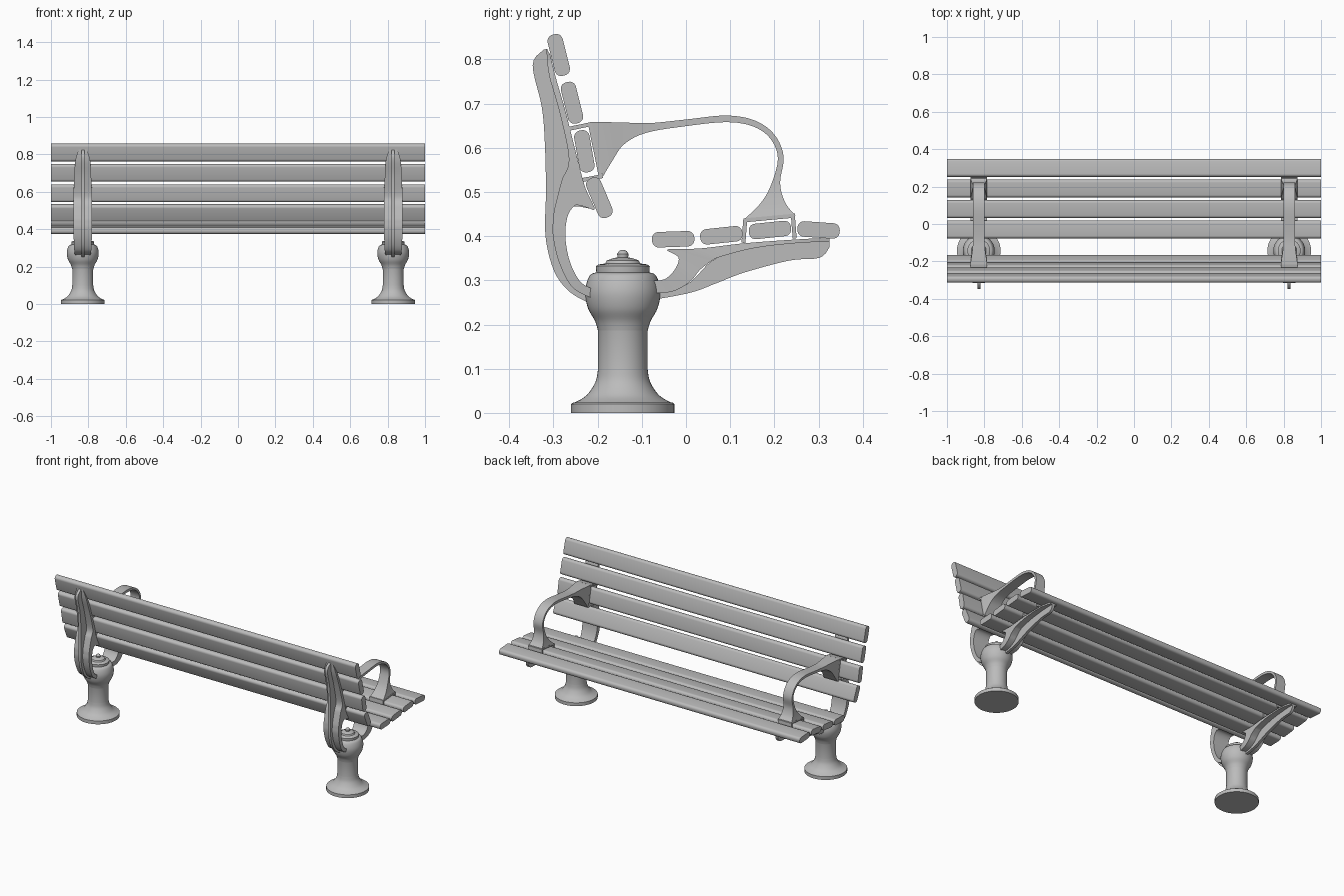
import bpy, bmesh, math
from mathutils import Vector

cube = bpy.data.objects.get("Cube")
if cube:
    bpy.data.objects.remove(cube, do_unlink=True)

grey = bpy.data.materials.new("plain grey")
grey.use_nodes = True
shade = (0.5, 0.5, 0.5, 1)
grey.diffuse_color = shade
grey.node_tree.nodes["Principled BSDF"].inputs["Base Color"].default_value = shade


def finish(name, bm, location=(0, 0, 0)):
    """Turn a bmesh into a smooth-shaded object that keeps its sharp edges."""
    bmesh.ops.recalc_face_normals(bm, faces=bm.faces[:])
    mesh = bpy.data.meshes.new(name)
    bm.to_mesh(mesh)
    bm.free()
    mesh.materials.append(grey)
    obj = bpy.data.objects.new(name, mesh)
    obj.location = location
    bpy.context.collection.objects.link(obj)
    bpy.ops.object.select_all(action="DESELECT")
    obj.select_set(True)
    bpy.context.view_layer.objects.active = obj
    bpy.ops.object.shade_smooth_by_angle(angle=math.radians(35))
    return obj


def loft(bm, rings):
    """Skin a row of closed rings and cap both ends."""
    rows = [[bm.verts.new(point) for point in ring] for ring in rings]
    count = len(rows[0])
    for low, high in zip(rows, rows[1:]):
        for i in range(count):
            j = (i + 1) % count
            bm.faces.new((low[i], low[j], high[j], high[i]))
    bm.faces.new(rows[0])
    bm.faces.new(rows[-1])


def spline(stations, steps=5):
    """Catmull-Rom interpolation of any tuples of numbers."""
    keys = [stations[0], *stations, stations[-1]]
    result = []
    for a, b, c, d in zip(keys, keys[1:], keys[2:], keys[3:]):
        for k in range(steps):
            t = k / steps
            result.append([
                q + t * ((r - p) + t * ((2 * p - 5 * q + 4 * r - s)
                                        + t * (3 * (q - r) + s - p))) / 2
                for p, q, r, s in zip(a, b, c, d)])
    return result + [list(stations[-1])]


def band(name, stations, side_x, half=None):
    """Casting between two edges; a station is y, z, y, z and half width."""
    rings = []
    for station in spline(stations):
        ya, za, yb, zb = station[:4]
        w = half or station[4]
        rings.append([(-w, ya, za), (w, ya, za), (w, yb, zb), (-w, yb, zb)])
    bm = bmesh.new()
    loft(bm, rings)
    return finish(name, bm, (side_x, 0, 0))


def strap(name, path, side_x, half, thick=0.009):
    """Flat bent strap following a path in the side plane."""
    points = [Vector(p) for p in path]
    rings = []
    for i, point in enumerate(points):
        along = [(b - a).normalized() for a, b in zip(points, points[1:])
                 if a is points[i] or b is points[i]]
        mid = sum(along, Vector((0, 0))).normalized()
        off = Vector((-mid.y, mid.x)) * thick / 2 / max(mid.dot(along[0]), 0.5)
        p, q = point + off, point - off
        rings.append([(-half, *p), (half, *p), (half, *q), (-half, *q)])
    bm = bmesh.new()
    loft(bm, rings)
    return finish(name, bm, (side_x, 0, 0))


def slat(name, y, z, tilt):
    """Full-length board with rounded long edges."""
    length, thick, radius = 0.048, 0.0175, 0.015
    turn = math.radians(tilt)
    section = []
    for quadrant in range(4):
        su = 1 if quadrant in (0, 3) else -1
        sv = 1 if quadrant < 2 else -1
        for k in range(6):
            a = (quadrant + k / 5) * math.pi / 2
            u = su * (length - radius) + radius * math.cos(a)
            v = sv * (thick - radius) + radius * math.sin(a)
            section.append((y + u * math.cos(turn) - v * math.sin(turn),
                            z + u * math.sin(turn) + v * math.cos(turn)))
    bm = bmesh.new()
    loft(bm, [[(x, *p) for p in section] for x in (-1, 1)])
    return finish(name, bm)


def turned(name, profile, location, sides=40):
    """Lathe a radius and height profile around z."""
    bm = bmesh.new()
    loft(bm, [[(r * math.cos(2 * math.pi * i / sides),
                r * math.sin(2 * math.pi * i / sides), z)
               for i in range(sides)] for r, z in profile])
    return finish(name, bm, location)


# Boards of the backrest and the seat
for i, spot in enumerate([(-.288, .81, 104), (-.258, .702, 104),
                          (-.23, .592, 100), (-.196, .487, 113)]):
    slat(f"back_slat_{i + 1}", *spot)
for i, spot in enumerate([(-.029, .393, 2), (.08, .402, 6),
                          (.19, .414, 6), (.3, .414, -4)]):
    slat(f"seat_slat_{i + 1}", *spot)

# Pedestal outline: foot disc, flare, column, bulb
foot = [(.117, 0), (.117, .02), (.113, .023)]
flare = spline([(.108, .024), (.082, .04), (.062, .07), (.056, .1)])
bulb = spline([(.056, .185), (.063, .208), (.078, .235), (.085, .265),
               (.083, .29), (.074, .312), (.06, .318)])
cap = [(.06, .318), (.061, .332), (.055, .336), (.04, .338), (.036, .345),
       (.022, .35), (.012, .352), (.013, .36), (.009, .366), (.003, .369)]

# Cast brackets: wide flanges with thin ribs behind them
back_flange = [
    (-.307, .81, -.316, .825, .022), (-.295, .76, -.31, .765, .04),
    (-.272, .68, -.286, .68, .045), (-.247, .58, -.265, .575, .05),
    (-.228, .51, -.28, .53, .05), (-.207, .46, -.287, .505, .05),
    (-.242, .473, -.298, .46, .05), (-.266, .45, -.301, .435, .05),
    (-.273, .4, -.301, .4, .05), (-.262, .34, -.287, .34, .048),
    (-.235, .293, -.255, .282, .045), (-.19, .275, -.2, .255, .04)]
back_rib = [
    (-.314, .824, -.322, .822), (-.308, .77, -.347, .787),
    (-.28, .68, -.326, .69), (-.262, .58, -.319, .6),
    (-.285, .5, -.317, .5), (-.298, .4, -.318, .4),
    (-.28, .34, -.298, .32), (-.245, .285, -.262, .273), (-.2, .26, -.215, .247)]
seat_flange = [
    (-.09, .3, -.085, .27, .035), (-.05, .302, -.03, .275, .042),
    (-.025, .325, .01, .298, .045), (-.017, .352, .03, .322, .045),
    (-.042, .37, .055, .342, .045), (.03, .372, .08, .354, .045),
    (.133, .384, .16, .374, .042), (.257, .393, .26, .385, .035),
    (.325, .396, .325, .387, .02)]
seat_rib = [
    (-.08, .285, -.08, .255), (0, .29, .01, .272), (.06, .345, .07, .294),
    (.133, .372, .133, .318), (.235, .385, .235, .345),
    (.302, .39, .302, .351), (.325, .392, .325, .375)]

# Armrest: flared plate at the back, thin loop, spread foot at the seat
arm = [
    (-.217, .658, -.188, .535, .045), (-.18, .658, -.167, .57, .04),
    (-.138, .657, -.14, .608, .034), (-.08, .656, -.09, .634, .03),
    (0, .664, 0, .649, .03), (.09, .673, .09, .658, .03),
    (.155, .662, .15, .649, .03), (.2, .63, .19, .622, .03),
    (.221, .58, .208, .575, .03), (.213, .52, .19, .51, .032),
    (.225, .475, .165, .47, .038), (.248, .447, .13, .437, .045)]
back_clip = [(-.265, .643), (-.217, .653), (-.193, .535), (-.24, .526)]
seat_clip = [(.13, .385), (.134, .436), (.242, .446), (.246, .395)]

for side, x in (("left", .83), ("right", -.83)):
    turned(f"{side}_pedestal", foot + flare + bulb, (x, -.143, 0))
    turned(f"{side}_pedestal_cap", cap, (x, -.143, 0))
    band(f"{side}_back_flange", back_flange, x)
    band(f"{side}_back_rib", back_rib, x, half=.008)
    band(f"{side}_seat_flange", seat_flange, x)
    band(f"{side}_seat_rib", seat_rib, x, half=.008)
    band(f"{side}_armrest", arm, x)
    strap(f"{side}_back_clip", back_clip, x, half=.045)
    strap(f"{side}_seat_clip", seat_clip, x, half=.045)
